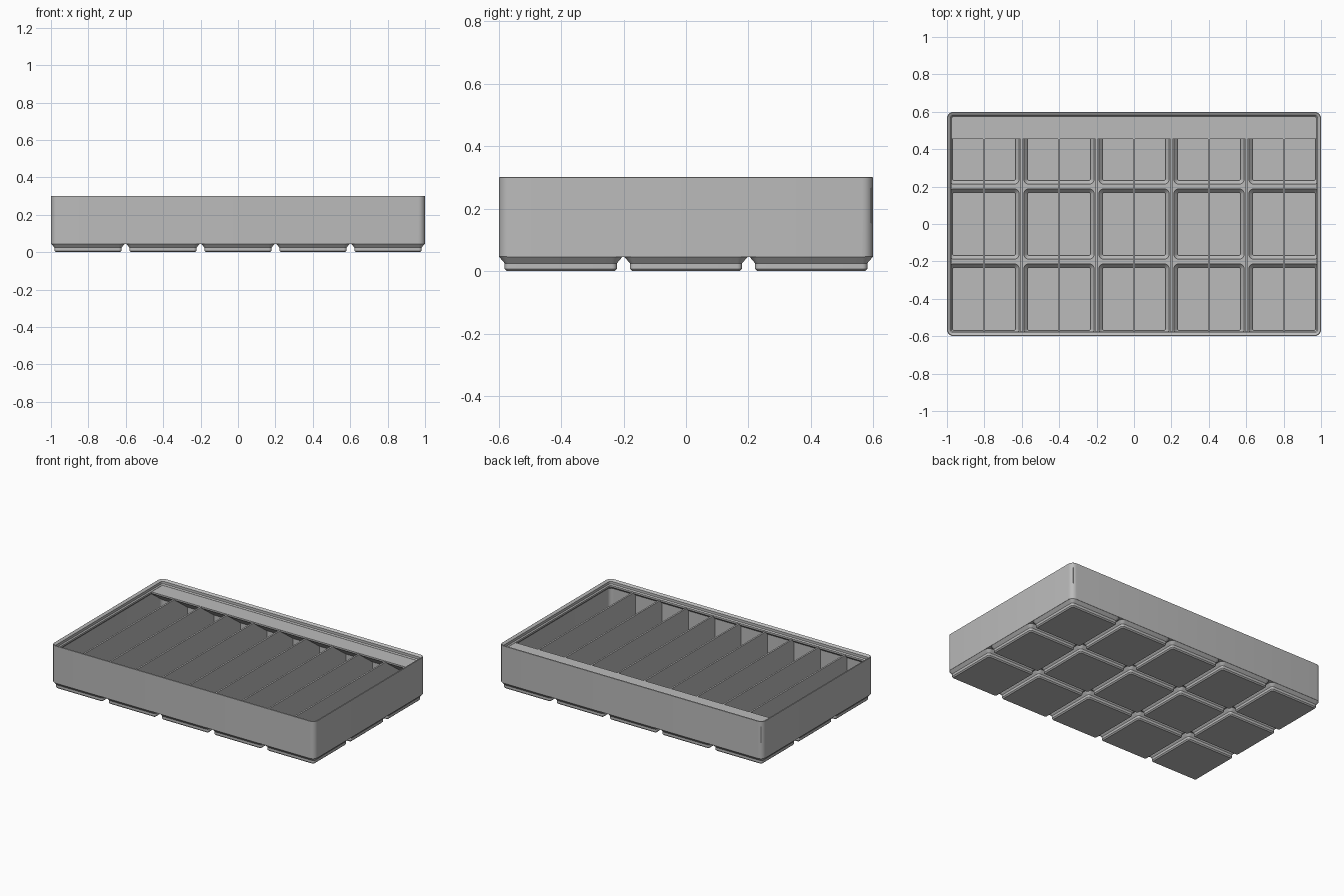
import bpy, bmesh, math

cube = bpy.data.objects.get("Cube")
if cube:
    bpy.data.objects.remove(cube, do_unlink=True)

grey = bpy.data.materials.new("light grey plastic")
grey.use_nodes = True
COLOUR = (0.5, 0.5, 0.5, 1)
grey.diffuse_color = COLOUR
grey.node_tree.nodes["Principled BSDF"].inputs["Base Color"].default_value = COLOUR

HX, HY = 1.0, 0.599          # outer half sizes
PITCH = 0.401                # grid cell spacing
CELLS = [(i * PITCH, j * PITCH) for i in range(-2, 3) for j in (-1, 0, 1)]
DIVIDERS = [i * PITCH / 2 for i in range(-4, 5)]
THICK = 0.0115
SHELF_Z = 0.266


def finish(bm, name, helper=False):
    bmesh.ops.recalc_face_normals(bm, faces=bm.faces)
    mesh = bpy.data.meshes.new(name)
    bm.to_mesh(mesh)
    bm.free()
    obj = bpy.data.objects.new(name, mesh)
    bpy.context.collection.objects.link(obj)
    mesh.materials.append(grey)
    if helper:
        obj.hide_render = True
        obj.hide_viewport = True
    return obj


def ring(bm, cx, cy, hx, hy, r, z, steps=6):
    """Rounded rectangle of vertices."""
    verts = []
    for q, (sx, sy) in enumerate([(1, 1), (-1, 1), (-1, -1), (1, -1)]):
        for k in range(steps + 1):
            a = (q + k / steps) * math.pi / 2
            verts.append(bm.verts.new((cx + sx * (hx - r) + r * math.cos(a),
                                       cy + sy * (hy - r) + r * math.sin(a), z)))
    return verts


def loft(bm, rings):
    """Closed skin through a list of equal rings."""
    for a, b in zip(rings, rings[1:]):
        n = len(a)
        for i in range(n):
            bm.faces.new((a[i], a[(i + 1) % n], b[(i + 1) % n], b[i]))
    bm.faces.new(rings[0])
    bm.faces.new(rings[-1])


def box(bm, x0, x1, y0, y1, z0, z1):
    made = bmesh.ops.create_cube(bm, size=1)["verts"]
    for v in made:
        v.co.x = x1 if v.co.x > 0 else x0
        v.co.y = y1 if v.co.y > 0 else y0
        v.co.z = z1 if v.co.z > 0 else z0


def boolean(obj, other, operation):
    mod = obj.modifiers.new(operation.lower(), "BOOLEAN")
    mod.operation = operation
    mod.solver = "EXACT"
    mod.object = other


def cells(name, profile):
    """One lofted block per grid cell; profile is (half size, radius, z)."""
    bm = bmesh.new()
    for cx, cy in CELLS:
        loft(bm, [ring(bm, cx, cy, h, h, r, z) for h, r, z in profile])
    return finish(bm, name, helper=True)


# Tray: outer wall, stacking lip, inner wall and floor, as (inset, z)
bm = bmesh.new()
SECTION = [(0, 0.0453), (0, 0.3), (0.003, 0.302), (0.007, 0.301), (0.018, 0.291),
           (0.018, 0.274), (0.0248, 0.267), (0.0248, 0.2555), (0.009, 0.24),
           (0.009, 0.0625)]
loft(bm, [ring(bm, 0, 0, HX - d, HY - d, 0.0358 - d, z) for d, z in SECTION])
tray = finish(bm, "tray_body")

# Chamfered feet, and the hollows inside them
feet = cells("feet", [(0.172, 0.008, 0), (0.1795, 0.0155, 0.0076),
                      (0.1795, 0.0155, 0.025), (0.1979, 0.0339, 0.0465)])
hollows = cells("foot_hollows", [(0.168, 0.008, 0.01), (0.168, 0.008, 0.034),
                                 (0.188, 0.026, 0.056), (0.188, 0.026, 0.08)])

# Keep the lower part of the dividers solid inside the hollows
bm = bmesh.new()
for x in DIVIDERS:
    box(bm, x - THICK / 2, x + THICK / 2, -HY, HY, -0.05, 0.15)
slots = finish(bm, "divider_slots", helper=True)
boolean(hollows, slots, "DIFFERENCE")
boolean(tray, feet, "UNION")
boolean(tray, hollows, "DIFFERENCE")

# Apply the cuts and drop the helpers
bpy.context.view_layer.update()
graph = bpy.context.evaluated_depsgraph_get()
result = bpy.data.meshes.new_from_object(tray.evaluated_get(graph))
tray.modifiers.clear()
tray.data = result
for helper in (feet, hollows, slots):
    bpy.data.objects.remove(helper, do_unlink=True)

# Divider walls
bm = bmesh.new()
for x in DIVIDERS:
    box(bm, x - THICK / 2, x + THICK / 2, -HY + 0.005, HY - 0.005, 0.055, SHELF_Z - 0.002)
finish(bm, "dividers")

# Label shelf with a sloped underside along the back wall
bm = bmesh.new()
PROFILE = [(HY - 0.005, SHELF_Z), (0.455, SHELF_Z), (0.455, 0.255), (HY - 0.005, 0.154)]
ends = [[bm.verts.new((x, y, z)) for y, z in PROFILE] for x in (-0.985, 0.985)]
loft(bm, ends)
finish(bm, "label_shelf")

# Smooth rounded corners, sharp edges kept
bpy.ops.object.select_all(action="DESELECT")
tray.select_set(True)
bpy.context.view_layer.objects.active = tray
bpy.ops.object.shade_smooth_by_angle(angle=math.radians(30))
